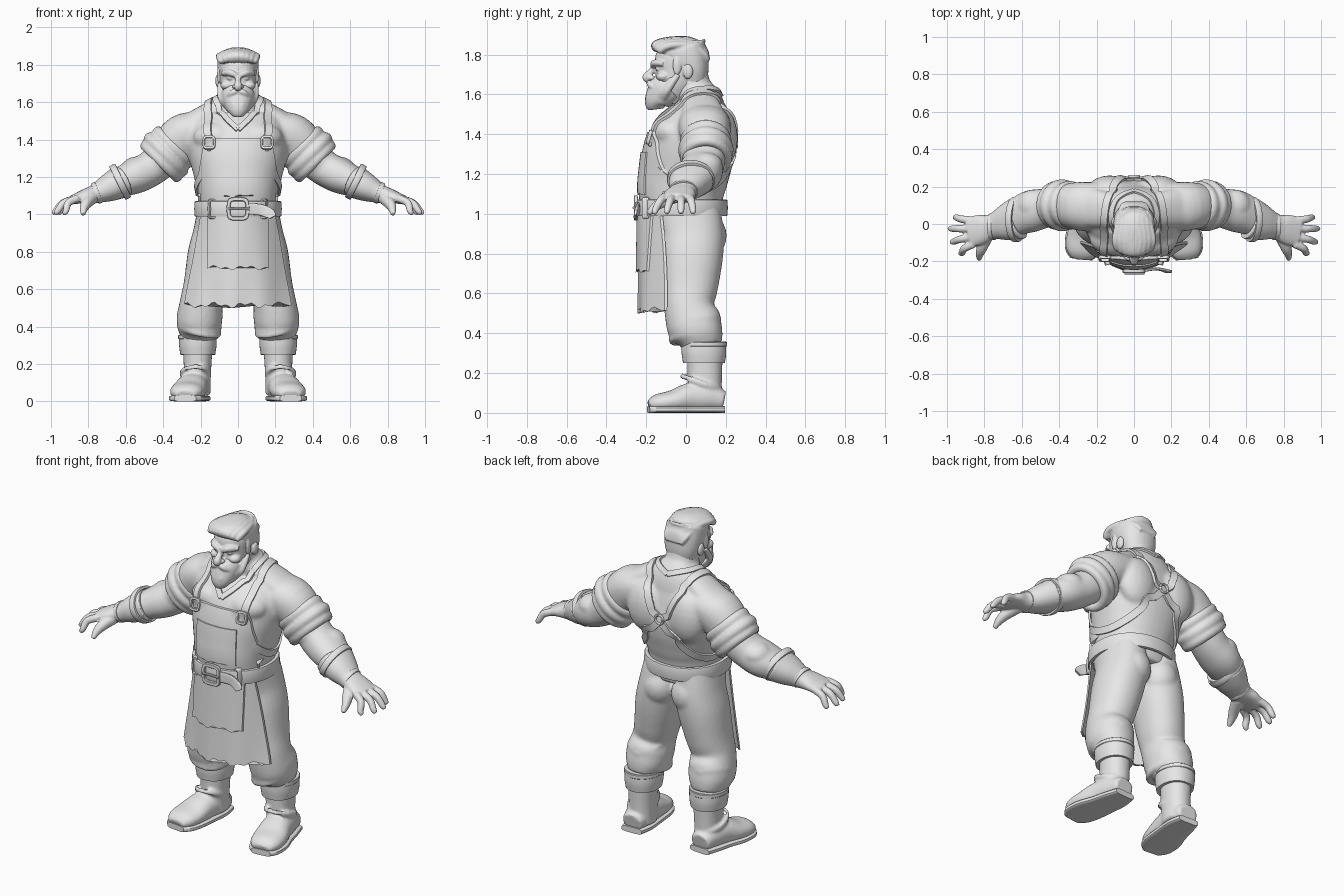
import bpy
import bmesh
from math import sin, cos, pi, copysign
from mathutils import Vector, Matrix
from mathutils.bvhtree import BVHTree

default_cube = bpy.data.objects.get("Cube")
if default_cube:
    bpy.data.objects.remove(default_cube)

CLAY = bpy.data.materials.new("light grey clay")
CLAY.use_nodes = True
CLAY.diffuse_color = (.8, .8, .8, 1)
CLAY.node_tree.nodes["Principled BSDF"].inputs["Base Color"].default_value = CLAY.diffuse_color


def spline(points, steps=5):
    """Smooth curve through tuples of any length."""
    padded = [points[0], *points, points[-1]]
    result = []
    for quad in zip(padded, padded[1:], padded[2:], padded[3:]):
        for step in range(steps):
            t = step / steps
            result.append([(2 * f + (g - e) * t + (2 * e - 5 * f + 4 * g - h) * t * t
                            + (3 * f - e - 3 * g + h) * t ** 3) / 2
                           for e, f, g, h in zip(*quad)])
    return result + [list(points[-1])]


def circle(sides, power=1):
    """Unit circle, squarer for a lower power."""
    for k in range(sides):
        c, s = cos(2 * pi * k / sides), sin(2 * pi * k / sides)
        yield copysign(abs(c) ** power, c), copysign(abs(s) ** power, s)


def loft(bm, rings, closed=False):
    rows = [[bm.verts.new(co) for co in ring] for ring in rings]
    for low, high in zip(rows, rows[1:] + rows[:1] if closed else rows[1:]):
        for k in range(len(low)):
            bm.faces.new((low[k - 1], low[k], high[k], high[k - 1]))
    if not closed:
        bm.faces.new(rows[0])
        bm.faces.new(rows[-1])


def tube(bm, points, across=(0, 1, 0), sides=28, power=.92):
    """Limb: points are x, y, z and one or two radii."""
    path = spline(points)
    centres = [Vector(p[:3]) for p in path]
    rings = []
    for i, p in enumerate(path):
        tangent = centres[min(i + 1, len(path) - 1)] - centres[max(i - 1, 0)]
        u = Vector(across).cross(tangent).normalized()
        v = tangent.cross(u).normalized()
        rings.append([centres[i] + u * p[3] * c + v * p[-1] * s for c, s in circle(sides, power)])
    loft(bm, rings)


def blob(bm, centre, radii):
    bmesh.ops.create_uvsphere(bm, u_segments=20, v_segments=12, radius=1,
                              matrix=Matrix.Translation(centre) @ Matrix.Diagonal((*radii, 1)))


def hoop(bm, centre, u, v, radial, axial, power=1, box=.4):
    """Band around an ellipse spanned by u and v."""
    u, v = Vector(u), Vector(v)
    axis = u.cross(v).normalized()
    rings = []
    for c, s in circle(40, power):
        arm = u * c + v * s
        rings.append([Vector(centre) + arm + arm.normalized() * radial * a + axis * axial * b
                      for a, b in circle(12, box)])
    loft(bm, rings, closed=True)


def finish(name, bm, mirror=True, voxel=0, smoothing=4):
    bmesh.ops.recalc_face_normals(bm, faces=bm.faces)
    mesh = bpy.data.meshes.new(name)
    bm.to_mesh(mesh)
    bm.free()
    mesh.materials.append(CLAY)
    obj = bpy.data.objects.new(name, mesh)
    bpy.context.collection.objects.link(obj)
    bpy.ops.object.select_all(action='DESELECT')
    obj.select_set(True)
    bpy.context.view_layer.objects.active = obj
    bpy.ops.object.shade_smooth_by_angle()
    if mirror:
        obj.modifiers.new("mirror", 'MIRROR').use_mirror_merge = False
    if voxel:
        remesh = obj.modifiers.new("blend", 'REMESH')
        remesh.mode, remesh.voxel_size, remesh.use_smooth_shade = 'VOXEL', voxel, True
        soften = obj.modifiers.new("soften", 'SMOOTH')
        soften.factor, soften.iterations = .5, smoothing
    return obj


# Shirt: torso, neck, trapezius, chest, shoulder blades and upper arms
bm = bmesh.new()
tube(bm, [(0, -.01, .94, .2, .18), (0, -.015, 1.1, .215, .205), (0, 0, 1.2, .235, .215),
          (0, .02, 1.3, .26, .22), (0, .04, 1.4, .27, .205), (0, .065, 1.5, .24, .15),
          (0, .07, 1.56, .17, .115), (0, .035, 1.63, .095, .095), (0, .015, 1.72, .085, .09)], sides=40)
tube(bm, [(.04, .06, 1.6, .06, .07), (.18, .08, 1.53, .055, .1), (.28, .09, 1.46, .07, .11)])
tube(bm, [(.18, .09, 1.46, .09, .13), (.29, .095, 1.42, .12, .13), (.38, .1, 1.32, .115, .11)])
blob(bm, (.11, -.07, 1.41), (.13, .1, .085))
blob(bm, (.13, .18, 1.38), (.12, .08, .15))
shirt = finish("shirt_torso", bm, voxel=.011, smoothing=5)

# Trousers with buttocks and gathered knees
bm = bmesh.new()
tube(bm, [(.1, .0, 1.03, .115, .17), (.115, .03, .9, .125, .16), (.14, .03, .78, .13, .155),
          (.17, .02, .63, .12, .14), (.195, .015, .53, .115, .125), (.205, .04, .45, .122, .14),
          (.21, .07, .39, .115, .12), (.215, .09, .33, .085, .095)])
blob(bm, (.095, .1, .89), (.1, .105, .115))
for height, slant in ((.43, .04), (.385, .025), (.5, -.03)):
    hoop(bm, (.207, .045, height), (.105, 0, slant), (0, .118, slant), .015, .015, box=1)
finish("trousers", bm, voxel=.011)

# Turned-up cuffs
bm = bmesh.new()
tube(bm, [(.215, .09, .25, .093, .105), (.215, .09, .3, .1, .112), (.215, .088, .355, .1, .112)], sides=40)
hoop(bm, (.215, .09, .345), (.095, 0, 0), (0, .107, 0), .01, .012)
finish("trouser_cuffs", bm)

# Boots and soles
bm = bmesh.new()
tube(bm, [(.22, .1, .04, .075, .085), (.217, .095, .14, .072, .085), (.215, .095, .3, .08, .09)])
foot = [(.225, .19, .06, .06, .05), (.23, .11, .075, .078, .07), (.245, .02, .075, .085, .075),
        (.265, -.07, .058, .095, .055), (.277, -.145, .048, .085, .045), (.282, -.185, .035, .055, .025)]
tube(bm, foot, across=(0, 0, 1))
hoop(bm, (.228, .075, .15), (.077, 0, 0), (0, .095, -.035), .008, .016, box=1)
finish("boots", bm, voxel=.009, smoothing=3)
bm = bmesh.new()
tube(bm, [(x, y * 1.02, .017, width * 1.07, .017) for x, y, z, width, depth in foot], across=(0, 0, 1), power=.5)
finish("boot_soles", bm)

# Bare arms with biceps and forearm muscles
bm = bmesh.new()
tube(bm, [(.33, .1, 1.35, .11, .1), (.41, .1, 1.29, .1, .1), (.475, .085, 1.24, .095, .105),
          (.56, .065, 1.2, .093, .112), (.66, .02, 1.16, .07, .09)])
blob(bm, (.43, .05, 1.28), (.08, .07, .08))
blob(bm, (.54, .1, 1.245), (.085, .085, .065))
finish("arms", bm, voxel=.01)

# Rolled sleeves
bm = bmesh.new()
for x, z, radius in ((.345, 1.36, .083), (.385, 1.32, .09), (.41, 1.285, .084)):
    hoop(bm, (x, .1, z), (radius, 0, radius), (0, radius * 1.25, 0), .027, .03, box=.9)
finish("rolled_sleeves", bm, voxel=.009, smoothing=2)

# Gauntlets, palms, fingers and thumbs
bm = bmesh.new()
tube(bm, [(.62, .03, 1.178, .09, .115), (.69, .005, 1.143, .075, .095), (.76, -.015, 1.112, .052, .068),
          (.82, -.03, 1.098, .037, .08), (.885, -.045, 1.078, .025, .08)])
for side, tip_x, tip_y in ((.018, .965, .035), (-.025, .99, -.025), (-.068, .98, -.095), (-.108, .935, -.155)):
    tube(bm, [(.86, side, 1.085, .022), ((.88 + tip_x) / 2, (side + tip_y) / 2, 1.062, .02),
              (tip_x - .015, tip_y, 1.018, .017), (tip_x, tip_y, 1.002, .01)], sides=12)
tube(bm, [(.78, -.05, 1.09, .035), (.81, -.12, 1.06, .03), (.825, -.16, 1.03, .022),
          (.828, -.19, 1.0, .012)], across=(1, 0, 0), sides=12)
finish("gloved_hands", bm, voxel=.006, smoothing=3)
bm = bmesh.new()
hoop(bm, (.63, .025, 1.175), (.04, 0, .082), (0, .112, 0), .009, .018)
hoop(bm, (.755, -.013, 1.115), (.02, 0, .05), (0, .068, 0), .005, .012)
finish("gauntlet_cuffs", bm)

# Face: skull, nose, brows, eyes, cheeks and ears
bm = bmesh.new()
tube(bm, [(0, -.1, 1.57, .05, .07), (0, -.065, 1.64, .085, .1), (0, -.035, 1.71, .098, .123),
          (0, -.025, 1.79, .1, .128), (0, -.025, 1.86, .075, .1)])
tube(bm, [(0, -.15, 1.75, .014), (0, -.175, 1.715, .016), (0, -.198, 1.685, .022), (0, -.18, 1.67, .014)])
blob(bm, (.018, -.172, 1.683), (.014, .016, .012))
tube(bm, [(.008, -.165, 1.742, .014), (.045, -.158, 1.758, .017), (.085, -.115, 1.755, .013)], across=(0, 0, 1))
blob(bm, (.042, -.138, 1.728), (.018, .016, .011))
blob(bm, (.06, -.115, 1.69), (.034, .036, .025))
blob(bm, (.106, .01, 1.715), (.015, .026, .038))
finish("face", bm, voxel=.0055, smoothing=2)

# Beard and moustache built from tapering locks
bm = bmesh.new()
tube(bm, [(0, -.15, 1.525, .03, .04), (0, -.15, 1.56, .062, .06), (0, -.115, 1.61, .085, .085),
          (0, -.09, 1.635, .092, .085)])
for k in range(5):
    spread = k / 4
    tube(bm, [(.03 + .065 * spread, -.16 + .12 * spread, 1.63 + .07 * spread, .014),
              (.02 + .068 * spread, -.185 + .09 * spread, 1.585 + .035 * spread, .019),
              (.01 + .045 * spread, -.185 + .07 * spread, 1.535 + .03 * spread, .01)])
tube(bm, [(.004, -.185, 1.66, .012), (.035, -.178, 1.648, .016), (.07, -.14, 1.615, .008)], across=(0, 0, 1))
finish("beard", bm, voxel=.0055, smoothing=1)

# Hair: cropped sides and swept-back locks
bm = bmesh.new()
tube(bm, [(0, .035, 1.66, .085, .07), (0, .03, 1.72, .103, .085), (0, .01, 1.78, .11, .105),
          (0, -.02, 1.83, .107, .125), (0, -.025, 1.868, .085, .11)])
for k in range(9):
    x = -.088 + .022 * k
    drop = 3.5 * x * x
    tube(bm, [(x, -.145 + drop, 1.82, .014), (x, -.155 + drop, 1.85 - drop, .02),
              (x + .012, -.08, 1.873 - drop, .018), (x * .9, .02, 1.872 - drop, .018),
              (x * .7, .09, 1.83 - drop, .016), (x * .5, .11, 1.77, .012)], across=(1, 0, 0), sides=12)
blob(bm, (.1, -.045, 1.745), (.012, .022, .05))
finish("hair", bm, voxel=.006, smoothing=1)

# Surface of the shirt, used to lay straps and the bib on
bpy.context.view_layer.update()
body = BVHTree.FromObject(shirt, bpy.context.evaluated_depsgraph_get())


def ribbon(bm, points, width, thick=.012):
    hits = [body.find_nearest(Vector(p))[:2] for p in spline(points, 8)]
    rings = []
    for i, (spot, normal) in enumerate(hits):
        tangent = hits[min(i + 1, len(hits) - 1)][0] - hits[max(i - 1, 0)][0]
        side = tangent.cross(normal).normalized() * width / 2
        rings.append([spot + normal * lift + side * way
                      for lift, way in ((-.01, -1), (thick, -1), (thick, 1), (-.01, 1))])
    loft(bm, rings)


def panel(name, top, bottom, half, surface, lift, thick=.014, ragged=.006):
    """Cloth sheet facing the front, with a worn lower edge."""
    rings, columns, rows = [], 32, 24
    for r in range(rows + 1):
        height = bottom + (top - bottom) * r / rows
        front, back = [], []
        for c in range(columns + 1):
            x = half(height) * (2 * c / columns - 1)
            z = height + (1 - r / rows) * ragged * (sin(37 * x) + sin(91 * x + 1))
            y = surface(x, z) - lift
            front.append((x, y - thick, z))
            back.append((x, y, z))
        rings.append(front + back[::-1])
    bm = bmesh.new()
    loft(bm, rings)
    finish(name, bm, mirror=False)


def chest(x, z):
    spot = body.ray_cast(Vector((x, -1, z)), Vector((0, 1, 0)))[0]
    return spot.y if spot else -.1


def drape(x, z):
    return -.222 + (.6 + 2 * z) * x * x - .012 * (1 - z) + .01 * (1 - z) * sin(34 * x)


# Apron: bib, skirt and two patch pockets
panel("apron_bib", 1.41, .99, lambda z: .215 - max(0, z - 1.2) * .17, chest, .003, .016, 0)
panel("bib_pocket", 1.31, 1.1, lambda z: .13, chest, .017, .009, .003)
panel("apron_skirt", 1.01, .515, lambda z: .29 - (z - .5) * .18, drape, 0, .014, .009)
panel("skirt_pocket", .99, .715, lambda z: .165, drape, .012, .014)

# Straps over the shoulders, crossing on the back and round the ribs; collar
bm = bmesh.new()
ribbon(bm, [(.155, -.2, 1.35), (.165, -.14, 1.47), (.17, -.02, 1.6), (.15, .12, 1.62), (.08, .26, 1.5),
            (0, .3, 1.36), (-.12, .27, 1.22), (-.22, .12, 1.12), (-.25, -.03, 1.13), (-.21, -.17, 1.22)], .04)
ribbon(bm, [(0, -.17, 1.46), (.06, -.13, 1.53), (.12, -.02, 1.61), (.1, .12, 1.63), (0, .19, 1.61)], .03, .01)
finish("apron_straps", bm)

# Belt with loops, hanging tail and buckles
bm = bmesh.new()
hoop(bm, (0, -.02, 1.03), (.222, 0, 0), (0, .218, 0), .012, .042, power=.92)
finish("belt", bm, mirror=False)
bm = bmesh.new()
hoop(bm, (0, -.252, 1.03), (.05, 0, 0), (0, 0, .052), .011, .01, power=.45)
tube(bm, [(-.05, -.262, 1.03, .007), (.055, -.262, 1.03, .007)], sides=10)
tube(bm, [(.05, -.25, 1.03, .03, .007), (.12, -.24, 1.025, .03, .008), (.17, -.25, 1.005, .028, .008),
          (.185, -.255, .985, .02, .008)], power=.5)
finish("belt_buckle_and_tail", bm, mirror=False)
bm = bmesh.new()
hoop(bm, (.14, -.2, 1.03), (.014, -.004, 0), (0, 0, .048), .006, .018, power=.4)
hoop(bm, (.155, chest(.155, 1.385) - .028, 1.385), (.028, 0, 0), (0, .008, .03), .007, .009, power=.45)
blob(bm, (.155, chest(.155, 1.35) - .024, 1.35), (.012, .01, .012))
finish("strap_buckles_and_loops", bm)
bm = bmesh.new()
ring_y = body.ray_cast(Vector((0, 1, 1.36)), Vector((0, -1, 0)))[0].y
hoop(bm, (0, ring_y + .016, 1.36), (.026, 0, 0), (0, 0, .026), .007, .008, box=1)
finish("back_ring", bm, mirror=False)
